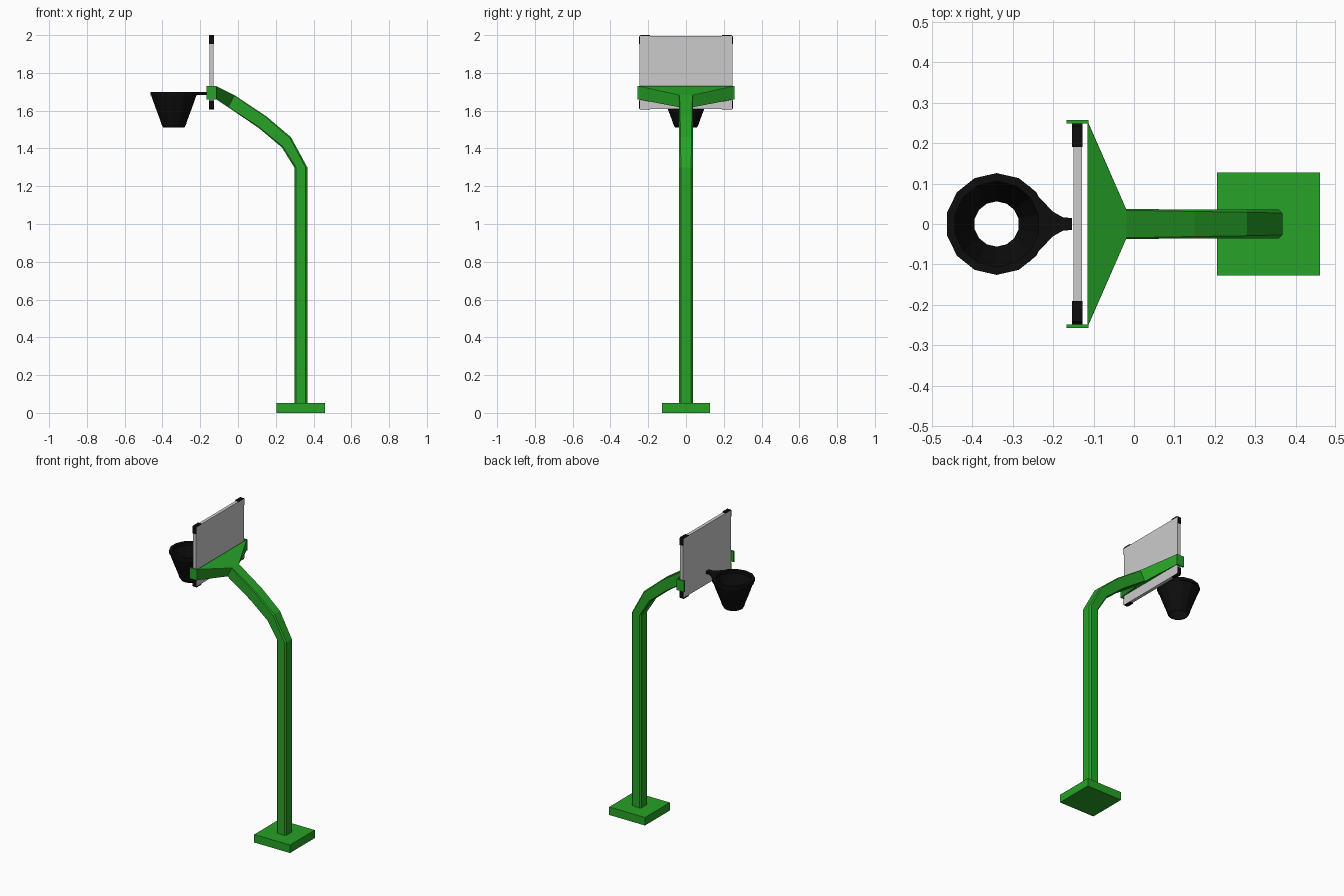
import bpy, bmesh, math

if "Cube" in bpy.data.objects:
    bpy.data.objects.remove(bpy.data.objects["Cube"])


def material(name, rgb):
    m = bpy.data.materials.new(name)
    m.diffuse_color = (*rgb, 1)
    m.use_nodes = True
    m.node_tree.nodes["Principled BSDF"].inputs["Base Color"].default_value = m.diffuse_color
    return m


GREEN = material("green_paint", (0.02, 0.36, 0.02))
BLACK = material("black_rubber", (0.004, 0.004, 0.004))


def finish(name, bm, mat=None):
    bmesh.ops.recalc_face_normals(bm, faces=bm.faces)
    me = bpy.data.meshes.new(name)
    bm.to_mesh(me)
    bm.free()
    if mat:
        me.materials.append(mat)
    ob = bpy.data.objects.new(name, me)
    bpy.context.collection.objects.link(ob)
    return ob


def loft(name, rings, mat=None, caps=True, closed=False):
    """Bridge equal-sized rings of points into a skin."""
    bm = bmesh.new()
    vs = [[bm.verts.new(p) for p in r] for r in rings]
    n = len(vs[0])
    pairs = list(zip(vs, vs[1:])) + ([(vs[-1], vs[0])] if closed else [])
    for a, b in pairs:
        for i in range(n):
            j = (i + 1) % n
            bm.faces.new((a[i], a[j], b[j], b[i]))
    if caps:
        bm.faces.new(vs[0])
        bm.faces.new(vs[-1])
    return finish(name, bm, mat)


def box(name, x, y, z, mat=None):
    ring = lambda h: [(x[0], y[0], h), (x[1], y[0], h), (x[1], y[1], h), (x[0], y[1], h)]
    return loft(name, [ring(z[0]), ring(z[1])], mat)


# Foot plate
box("base", (0.205, 0.461), (-0.127, 0.127), (0, 0.052), GREEN)

# Post, bent arm and flared head: chamfered box section (outer edge, inner edge, half width, chamfer)
sections = [
    ((0.367, 0.04), (0.298, 0.04), 0.036, 0.009),
    ((0.367, 1.30), (0.298, 1.30), 0.036, 0.009),
    ((0.28, 1.46), (0.233, 1.405), 0.036, 0.007),
    ((0.15, 1.57), (0.11, 1.508), 0.036, 0.005),
    ((-0.018, 1.682), (-0.052, 1.618), 0.037, 0.003),
    ((-0.115, 1.73), (-0.115, 1.66), 0.255, 0.002),
]


def section(outer, inner, w, c):
    t = c / math.dist(outer, inner)
    at = lambda y, k: (outer[0] + (inner[0] - outer[0]) * k, y, outer[1] + (inner[1] - outer[1]) * k)
    return [at(c - w, 0), at(w - c, 0), at(w, t), at(w, 1 - t),
            at(w - c, 1), at(c - w, 1), at(-w, 1 - t), at(-w, t)]


loft("post_and_arm", [section(*s) for s in sections], GREEN)

# Side brackets gripping the board
for side, s in (("left", -1), ("right", 1)):
    box(f"bracket_{side}", (-0.167, -0.113), sorted((s * 0.249, s * 0.258)), (1.66, 1.73), GREEN)

# Backboard
box("backboard", (-0.15, -0.129), (-0.245, 0.245), (1.61, 1.995))

# L-shaped guards wrapping the four board corners
guard = [(0.19, 0.1925), (0.19, 0.197), (0.241, 0.197), (0.249, 0.189),
         (0.249, 0.15), (0.2445, 0.15), (0.2445, 0.1925)]
for side, sy in (("left", -1), ("right", 1)):
    for level, sz in (("bottom", -1), ("top", 1)):
        loft(f"corner_guard_{level}_{side}",
             [[(x, sy * y, 1.8025 + sz * z) for y, z in guard] for x in (-0.153, -0.127)], BLACK)

# Rim and net: profiles spun in 14 steps about the hoop axis
SIDES, CX = 14, -0.34


def spun(name, profile):
    rings = [[(CX + r * math.cos(a), r * math.sin(a), z)
              for a in (2 * math.pi * (i + 0.5) / SIDES for i in range(SIDES))] for r, z in profile]
    return loft(name, rings, BLACK, caps=False, closed=True)


spun("rim", [(0.126, 1.70), (0.126, 1.68), (0.106, 1.68), (0.106, 1.70)])
spun("net", [(0.123, 1.682), (0.099, 1.615), (0.074, 1.55), (0.066, 1.525), (0.058, 1.512),
             (0.056, 1.513), (0.062, 1.526), (0.071, 1.551), (0.096, 1.616), (0.117, 1.683)])

# Neck from rim to board, following the rim on its inner end
half = [(-0.153, 0.015), (-0.175, 0.016), (-0.20, 0.03), (-0.235, 0.066), (-0.262, 0.097),
        (-0.246, 0.074), (-0.222, 0.027)]
outline = half + [(x, -y) for x, y in reversed(half)]
loft("rim_neck", [[(x, y, z) for x, y in outline] for z in (1.683, 1.699)], BLACK)
